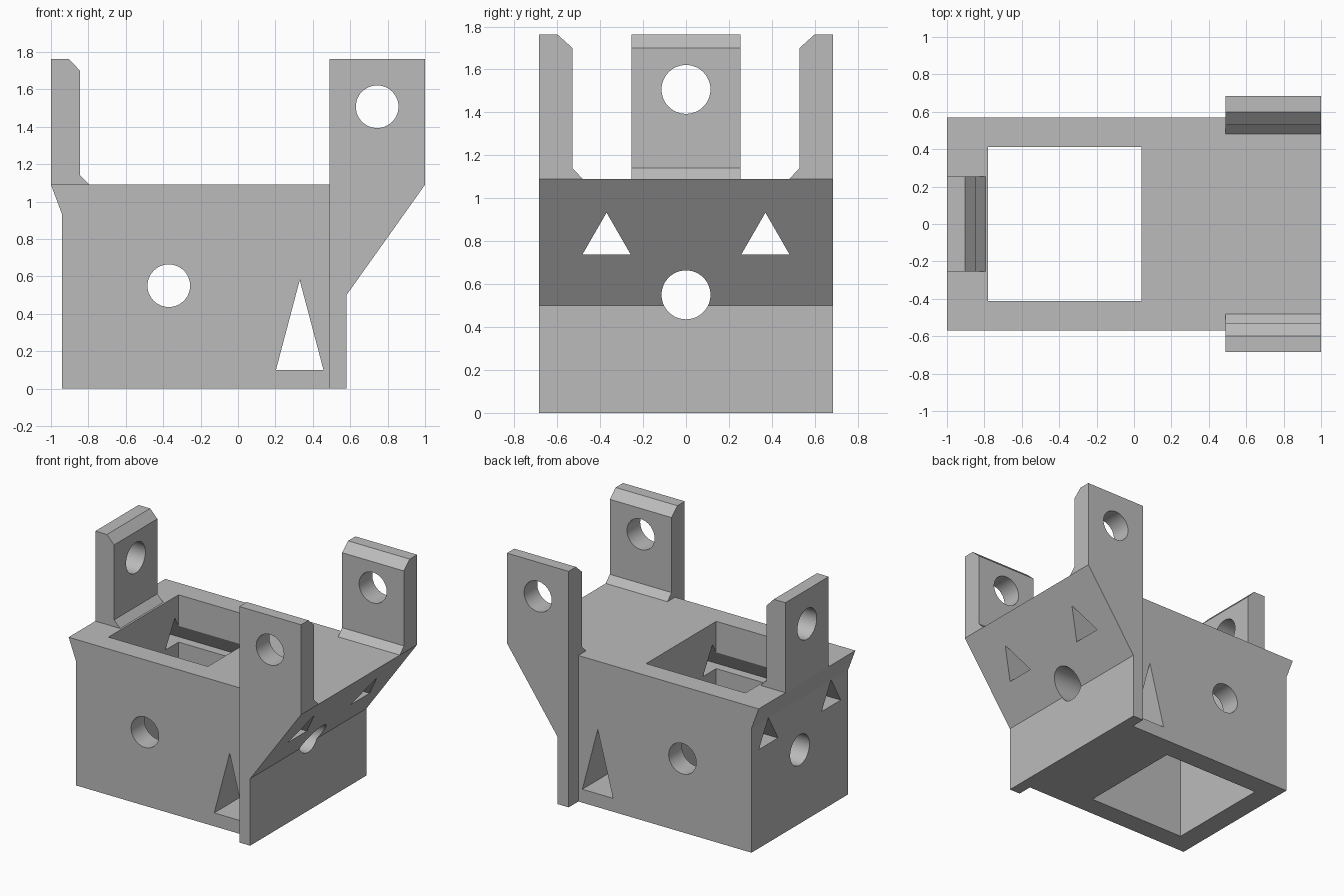
import bpy
import bmesh
import math
from mathutils import Vector

cube = bpy.data.objects.get("Cube")
if cube:
    bpy.data.objects.remove(cube, do_unlink=True)

grey = bpy.data.materials.new("light grey")
grey.use_nodes = True
colour = (0.5, 0.5, 0.5, 1)
grey.diffuse_color = colour
grey.node_tree.nodes["Principled BSDF"].inputs["Base Color"].default_value = colour


def prism(name, profile, axis, lo, hi):
    """Extrude a (side, z) profile along the x or y axis."""
    def place(a, z, t):
        return Vector((a, t, z)) if axis == "y" else Vector((t, a, z))
    bm = bmesh.new()
    face = bm.faces.new([bm.verts.new(place(a, z, lo)) for a, z in profile])
    ext = bmesh.ops.extrude_face_region(bm, geom=[face])
    top = [v for v in ext["geom"] if isinstance(v, bmesh.types.BMVert)]
    shift = place(0, 0, hi - lo)
    bmesh.ops.translate(bm, verts=top, vec=shift)
    bmesh.ops.recalc_face_normals(bm, faces=bm.faces)
    mesh = bpy.data.meshes.new(name)
    bm.to_mesh(mesh)
    bm.free()
    mesh.materials.append(grey)
    obj = bpy.data.objects.new(name, mesh)
    bpy.context.collection.objects.link(obj)
    return obj


def combine(target, tool, operation="DIFFERENCE"):
    """Apply a boolean and discard the tool."""
    mod = target.modifiers.new("combine", "BOOLEAN")
    mod.operation = operation
    mod.solver = "EXACT"
    mod.object = tool
    bpy.context.view_layer.objects.active = target
    bpy.ops.object.modifier_apply(modifier=mod.name)
    bpy.data.objects.remove(tool, do_unlink=True)


def circle(a, z, r=0.114, n=48):
    return [(a + r * math.cos(2 * math.pi * i / n),
             z + r * math.sin(2 * math.pi * i / n)) for i in range(n)]


def triangle(a, half, low, high):
    return [(a - half, low), (a + half, low), (a, high)]


def rect(a0, a1, z0, z1):
    return [(a0, z0), (a1, z0), (a1, z1), (a0, z1)]


DECK, TOP = 1.09, 1.762

# Box body with the end lug in its side profile
body = prism("bracket_body", [
    (-0.94, 0), (0.54, 0), (0.54, DECK), (-0.795, DECK), (-0.845, 1.14),
    (-0.845, 1.70), (-0.904, TOP), (-1, TOP), (-1, DECK), (-0.94, 0.93)],
    "y", -0.57, 0.57)

# Trim the lug to its width
for s in (-1, 1):
    lo, hi = sorted((s * 0.255, s * 0.8))
    combine(body, prism("lug_trim", rect(-1.1, -0.7, DECK, 2), "y", lo, hi))

# Wide flared end with a channel that leaves two ears
flare = prism("flared_end", [
    (0.49, 0), (0.58, 0), (0.58, 0.5), (1, DECK), (1, TOP), (0.49, TOP)],
    "y", -0.685, 0.685)
half = [(0.481, DECK), (0.529, 1.14), (0.529, 1.70), (0.598, TOP), (0.598, 2)]
channel = half + [(-y, z) for y, z in reversed(half)]
combine(flare, prism("channel", channel, "x", 0.3, 1.2))
combine(body, flare, "UNION")

# Open pocket through the body
combine(body, prism("pocket", rect(-0.78, 0.04, -0.2, 1.3), "y", -0.413, 0.413))

# Cross holes in the sides and ears
for profile in (circle(-0.37, 0.55), circle(0.744, 1.507),
                triangle(0.33, 0.127, 0.1, 0.58)):
    combine(body, prism("side_hole", profile, "y", -1, 1))

# Lengthwise holes in the ends and lug
for profile in (circle(0, 0.55), circle(0, 1.507),
                triangle(-0.37, 0.113, 0.737, 0.933),
                triangle(0.37, 0.113, 0.737, 0.933)):
    combine(body, prism("end_hole", profile, "x", -1.3, 1.3))

# Smooth bores, crisp edges
bpy.ops.object.select_all(action="DESELECT")
body.select_set(True)
bpy.context.view_layer.objects.active = body
bpy.ops.object.shade_smooth_by_angle(angle=math.radians(20))
